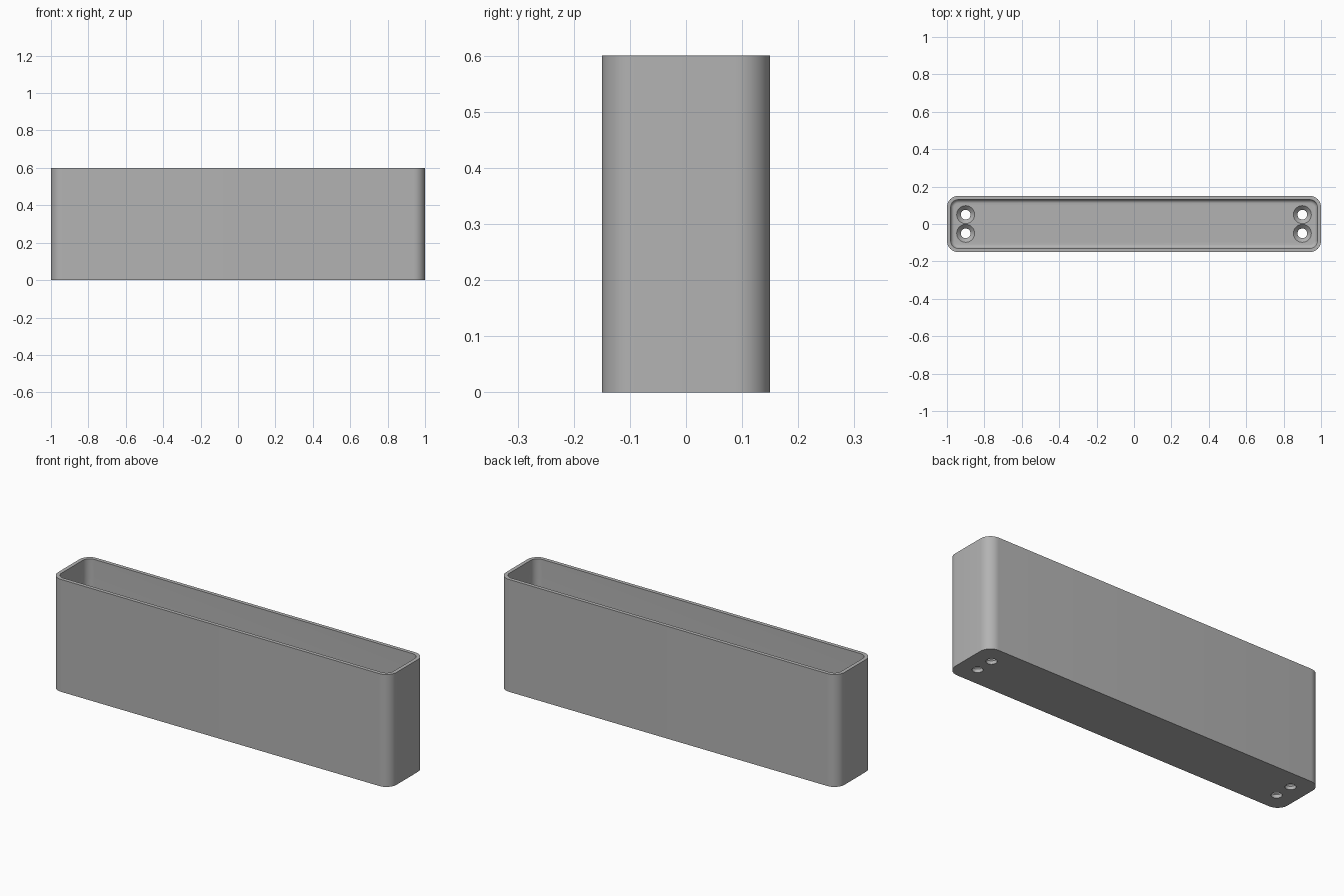
import bpy, bmesh, math

cube = bpy.data.objects.get("Cube")
if cube:
    bpy.data.objects.remove(cube, do_unlink=True)

LENGTH, DEPTH, HEIGHT = 2.0, 0.3, 0.6
CORNER, WALL, FLOOR = 0.06, 0.02, 0.04
FILLET = 0.02

grey = bpy.data.materials.new("plain_grey")
grey.use_nodes = True
colour = (0.45, 0.45, 0.45, 1)
grey.diffuse_color = colour
grey.node_tree.nodes["Principled BSDF"].inputs["Base Color"].default_value = colour


def rounded_ring(bm, inset, z, steps=10):
    """Rounded rectangle, moved in from the outer outline by inset."""
    r = CORNER - inset
    cx, cy = LENGTH / 2 - CORNER, DEPTH / 2 - CORNER
    ring = []
    for i, (sx, sy) in enumerate([(1, 1), (-1, 1), (-1, -1), (1, -1)]):
        for s in range(steps + 1):
            a = math.pi / 2 * (i + s / steps)
            ring.append(bm.verts.new((sx * cx + r * math.cos(a), sy * cy + r * math.sin(a), z)))
    return ring


def circle_ring(bm, x, y, r, z, sides=32):
    return [bm.verts.new((x + r * math.cos(2 * math.pi * s / sides),
                          y + r * math.sin(2 * math.pi * s / sides), z)) for s in range(sides)]


def skin(bm, rings):
    """Closed solid through a stack of rings."""
    for a, b in zip(rings, rings[1:]):
        for i in range(len(a)):
            j = (i + 1) % len(a)
            bm.faces.new((a[i], a[j], b[j], b[i]))
    bm.faces.new(rings[0][::-1])
    bm.faces.new(rings[-1])


def finish(bm, name):
    bmesh.ops.recalc_face_normals(bm, faces=bm.faces)
    mesh = bpy.data.meshes.new(name)
    bm.to_mesh(mesh)
    bm.free()
    mesh.materials.append(grey)
    obj = bpy.data.objects.new(name, mesh)
    bpy.context.collection.objects.link(obj)
    return obj


# Open box: outer wall, rim, inner wall, rounded foot of the wall, floor
profile = [(0, 0), (0, HEIGHT), (WALL, HEIGHT)]
for s in range(7):
    a = math.pi / 2 * s / 6
    profile.append((WALL + FILLET * (1 - math.cos(a)), FLOOR + FILLET * (1 - math.sin(a))))
bm = bmesh.new()
skin(bm, [rounded_ring(bm, inset, z) for inset, z in profile])
box = finish(bm, "open_box")

# Countersunk screw holes, two at each end
bm = bmesh.new()
for x in (-0.9, 0.9):
    for y in (-0.05, 0.05):
        stack = [(0.026, -0.02), (0.026, 0.018), (0.048, FLOOR), (0.048, FLOOR + 0.03)]
        skin(bm, [circle_ring(bm, x, y, r, z) for r, z in stack])
cutter = finish(bm, "screw_hole_cutter")
cutter.hide_render = True

cut = box.modifiers.new("screw_holes", "BOOLEAN")
cut.operation = "DIFFERENCE"
cut.solver = "EXACT"
cut.object = cutter
bpy.context.view_layer.objects.active = box
box.select_set(True)
bpy.ops.object.modifier_apply(modifier=cut.name)
bpy.data.objects.remove(cutter, do_unlink=True)
bpy.ops.object.shade_smooth_by_angle(angle=math.radians(30))
